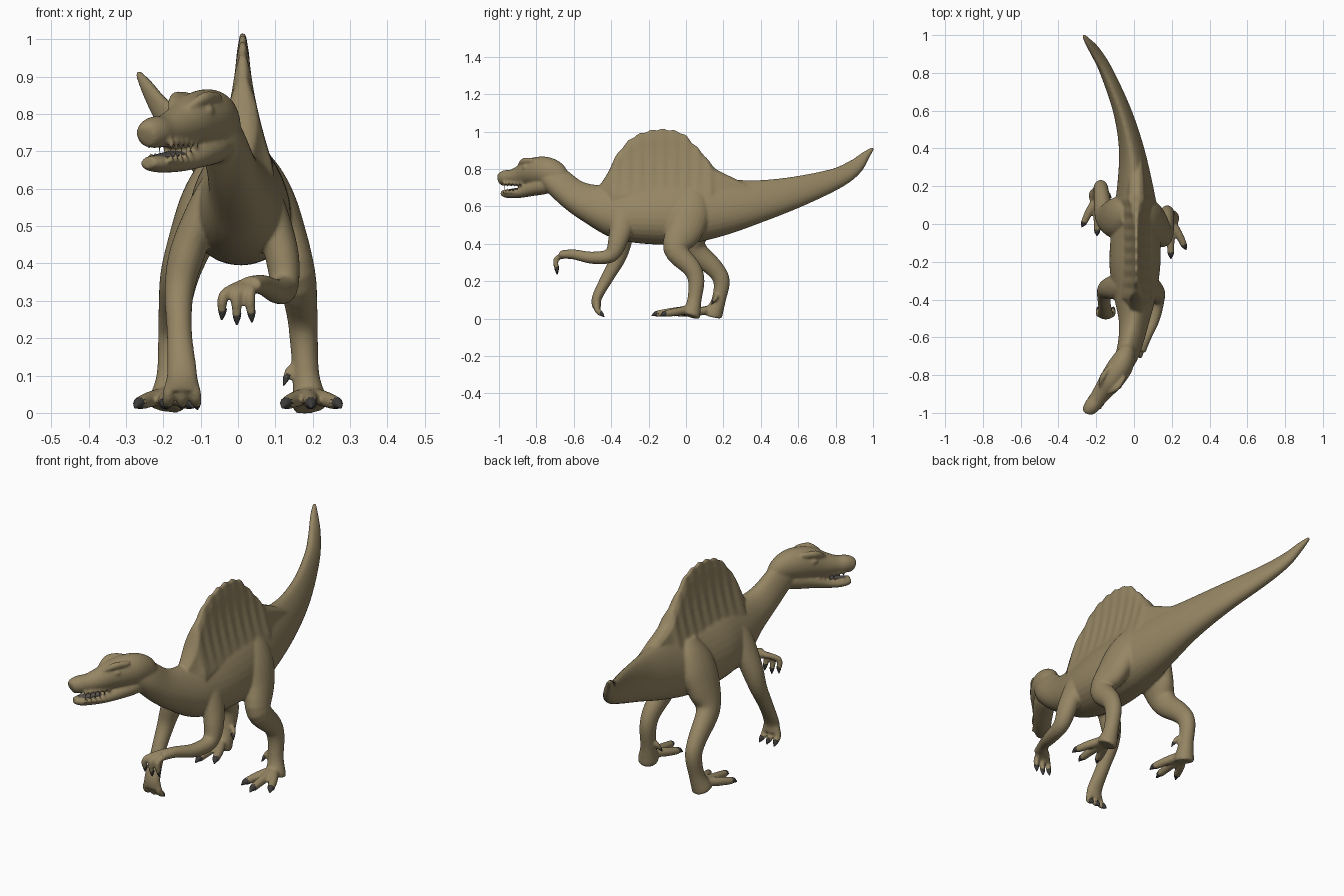
import bpy, bmesh, math
from mathutils import Vector


def material(name, rgb):
    m = bpy.data.materials.new(name)
    m.diffuse_color = (*rgb, 1)
    return m


SKIN = material("tan skin", (0.30, 0.235, 0.125))
CLAW = material("dark claw", (0.045, 0.043, 0.04))
MOUTH = material("mouth grey", (0.09, 0.08, 0.075))


def spline(pts, steps):
    """Catmull-Rom through points of any dimension."""
    out = []
    n = len(pts)
    for i in range(n - 1):
        a, b, c, d = pts[max(i - 1, 0)], pts[i], pts[i + 1], pts[min(i + 2, n - 1)]
        for s in range(steps):
            t = s / steps
            out.append([0.5 * (2 * q + (r - p) * t + (2 * p - 5 * q + 4 * r - w) * t * t
                               + (3 * q - p - 3 * r + w) * t ** 3)
                        for p, q, r, w in zip(a, b, c, d)])
    out.append(list(pts[-1]))
    return out


def skin_rings(bm, rings):
    """Bridge closed rings of coordinates and cap both ends."""
    loops = [[bm.verts.new(co) for co in r] for r in rings]
    n = len(loops[0])
    faces = [bm.faces.new((a[i], a[(i + 1) % n], b[(i + 1) % n], b[i]))
             for a, b in zip(loops, loops[1:]) for i in range(n)]
    faces += [bm.faces.new(loops[0][::-1]), bm.faces.new(loops[-1])]
    bmesh.ops.recalc_face_normals(bm, faces=faces)


def tube(bm, pts, sides=20, steps=5, peak=0.0):
    """Organic tube: each point is x, y, z, half width, half height."""
    p = spline(pts, steps)
    rings = []
    for i, q in enumerate(p):
        t = (Vector(p[min(i + 1, len(p) - 1)][:3]) - Vector(p[max(i - 1, 0)][:3])).normalized()
        side = Vector((1, 0, 0))
        side = (side - t * side.dot(t)).normalized()
        up = t.cross(side)
        c, w, h = Vector(q[:3]), max(q[3], 0.002), max(q[4], 0.002)
        ring = []
        for k in range(sides):
            a = 2 * math.pi * k / sides
            ring.append(c + side * math.cos(a) * w * (1 - peak * math.sin(a)) + up * math.sin(a) * h)
        rings.append(ring)
    skin_rings(bm, rings)


def make_object(name, bm, mat, voxel=None):
    me = bpy.data.meshes.new(name)
    bm.to_mesh(me)
    bm.free()
    me.materials.append(mat)
    me.shade_smooth()
    ob = bpy.data.objects.new(name, me)
    bpy.context.collection.objects.link(ob)
    if voxel:  # fuse overlapping parts into one smooth hide
        r = ob.modifiers.new("fuse", 'REMESH')
        r.mode, r.voxel_size, r.use_smooth_shade = 'VOXEL', voxel, True
        s = ob.modifiers.new("soften", 'SMOOTH')
        s.factor, s.iterations = 0.5, 8
    return ob


body, claws = bmesh.new(), bmesh.new()


def digit(base, mid, tip, r, claw=0.03, drop=0.012):
    """Toe or finger with a dark curved claw."""
    tube(body, [(*base, r, r), (*mid, r, r), (*tip, r * 0.8, r * 0.8)], 12, 4)
    d = (Vector(tip) - Vector(mid)).normalized()
    a = Vector(tip) - d * 0.012
    m = a + d * claw * 0.6
    e = a + d * (claw + 0.008) - Vector((0, 0, drop))
    tube(claws, [(*a, r * 0.78, r * 0.78), (*m, r * 0.62, r * 0.62), (*e, 0.002, 0.002)], 10, 3)


# torso, tail and neck
tube(body, [(-0.268, 1.0, 0.912, .008, .008), (-0.242, 0.96, 0.872, .018, .024),
            (-0.200, 0.90, 0.808, .026, .044), (-0.145, 0.80, 0.748, .034, .057),
            (-0.065, 0.60, 0.68, .046, .083),
            (-0.015, 0.40, 0.63, .064, .112), (0.005, 0.20, 0.597, .092, .150),
            (0.01, 0.0, 0.572, .122, .172), (0.005, -0.20, 0.568, .132, .170),
            (0.005, -0.36, 0.575, .112, .150), (0.0, -0.50, 0.612, .080, .108),
            (-0.015, -0.60, 0.660, .066, .086), (-0.04, -0.69, 0.735, .058, .078),
            (-0.07, -0.75, 0.78, .05, .06)], 32, 6, 0.24)

# sail: tapered plate with soft ribs and a scalloped edge
crest = spline([(-0.47, 0.70), (-0.42, 0.775), (-0.37, 0.875), (-0.29, 0.965), (-0.20, 1.003),
                (-0.11, 1.012), (-0.02, 0.99), (0.04, 0.935), (0.10, 0.87), (0.16, 0.80),
                (0.24, 0.758), (0.36, 0.70)], 8)
rings = []
for y, top in crest:
    rib = math.cos(2 * math.pi * y / 0.062)
    strength = max(0, min(1, (top - 0.76) / 0.15))
    top += 0.004 * rib * strength
    left, right = [], []
    for k in range(9):
        f = k / 8
        z = 0.62 + (top - 0.62) * f
        h = max(0, min(1, (z - 0.66) / 0.34))
        w = (0.014 + 0.068 * (1 - h) ** 1.8) * (1 + 0.08 * rib * strength * min(1, 2 * h))
        w *= min(1, 0.3 + max(0, top - 0.69) * 5)
        w *= 0.5 if k == 8 else 1
        left.append((0.013 - w, y, z))
        right.append((0.013 + w, y, z))
    rings.append(left + right[::-1])
skin_rings(body, rings)

# skull with snout, and lower jaw almost closing at the cheeks
tube(body, [(-0.02, -0.65, 0.73, .025, .03), (-0.04, -0.69, 0.768, .050, .064),
            (-0.07, -0.75, 0.788, .066, .077),
            (-0.115, -0.82, 0.784, .064, .074), (-0.16, -0.88, 0.764, .052, .058),
            (-0.197, -0.93, 0.754, .043, .043), (-0.225, -0.966, 0.751, .041, .042),
            (-0.247, -0.990, 0.745, .030, .034), (-0.252, -0.998, 0.742, .015, .018)], 24, 6)
tube(body, [(-0.045, -0.71, 0.735, .04, .04), (-0.07, -0.75, 0.715, .055, .048),
            (-0.115, -0.82, 0.695, .052, .040),
            (-0.175, -0.895, 0.670, .042, .026), (-0.220, -0.952, 0.667, .038, .023),
            (-0.242, -0.980, 0.670, .024, .016)], 20, 5)

# brow ridges, eyes and teeth, placed along the head's own axis
fwd, out = Vector((-0.57, -0.82, 0)), Vector((0.82, -0.57, 0))
eye = Vector((-0.122, -0.83, 0))
for s in (-1, 1):
    a, b, c = [eye + fwd * f + out * s * o + Vector((0, 0, z))
               for f, o, z in ((0.06, .028, .817), (0.01, .047, .842), (-0.06, .048, .845))]
    tube(body, [(*a, .008, .008), (*b, .016, .018), (*c, .010, .012)], 12, 4)
    e = eye + out * s * .056 + Vector((0, 0, .810))
    tube(body, [(*(e - fwd * .016), .004, .004), (*e, .012, .012), (*(e + fwd * .016), .004, .004)], 10, 4)
    for k in range(6):
        f = 0.035 + 0.023 * k
        for z0, z1, o in ((.728, .704, .036), (.672, .696, .034)):
            p = eye + fwd * f + out * s * o
            tube(body, [(p.x, p.y, z0, .010, .010), (p.x, p.y, z1, .004, .004)], 8, 1)

# hind legs: shared widths, one stride forward and one back
sizes = [(.03, .05), (.052, .088), (.062, .106), (.062, .098), (.052, .066), (.042, .050),
         (.038, .044), (.036, .038), (.047, .048), (.045, .048)]
heights = [.70, .635, .56, .47, .37, .27, .20, .10, .03, .012]
widths = [.04, .066, .094, .122, .156, .171, .176, .182, .192, .195]
for s, ys in ((1, [.04, .035, .02, -.01, -.055, .03, .055, .045, .03, .025]),
              (-1, [.04, .04, .035, .03, .045, .15, .19, .175, .15, .145])):
    tube(body, [(s * x, y, z, *wh) for x, y, z, wh in zip(widths, ys, heights, sizes)], 22, 5)
    y = ys[-1]
    for dx, dy in ((-.063, -.145), (.005, -.185), (.076, -.14)):
        digit((s * .19, y, .05), (s * (.19 + dx * .6), y + dy * .55, .036),
              (s * (.19 + dx), y + dy, .025), .022, 0.028, 0.008)
    digit((s * .17, y + .02, .13), (s * .14, y + .015, .115), (s * .128, y, .09), .013, 0.020, 0.004)

# left arm, hand resting on the ground
tube(body, [(-.045, -.32, .65, .03, .04), (-.085, -.33, .56, .044, .068), (-.135, -.34, .43, .048, .056),
            (-.157, -.36, .33, .040, .042),
            (-.157, -.42, .22, .034, .034), (-.15, -.475, .115, .040, .027), (-.15, -.478, .06, .046, .024)], 18, 5)
for dx in (-.036, 0, .036):
    digit((-.15 + dx * .7, -.477, .09), (-.15 + dx, -.475, .047), (-.15 + dx * 1.1, -.45, .022), .017, 0.022, 0)

# right arm, lifted forward
tube(body, [(.045, -.32, .65, .03, .04), (.080, -.33, .56, .044, .068), (.116, -.36, .43, .046, .055),
            (.124, -.40, .34, .038, .040),
            (.105, -.50, .325, .033, .033), (.065, -.60, .343, .027, .027), (.03, -.665, .342, .036, .023)], 18, 5)
for x, z in ((-.042, .268), (-.003, .255), (.036, .262)):
    digit((.03 + (x - .01) * .4, -.65, .342), (x * .9, -.695, .315), (x, -.69, z), .015, 0.024, 0)

make_object("dinosaur_body", body, SKIN, 0.006)
make_object("claws", claws, CLAW)

# dark mouth lining lying between the jaws
mouth = bmesh.new()
tube(mouth, [(-.09, -.785, .712, .030, .010), (-.15, -.865, .698, .028, .008),
             (-.20, -.93, .688, .024, .006), (-.228, -.963, .685, .012, .004)], 16, 5)
make_object("mouth_lining", mouth, MOUTH)
